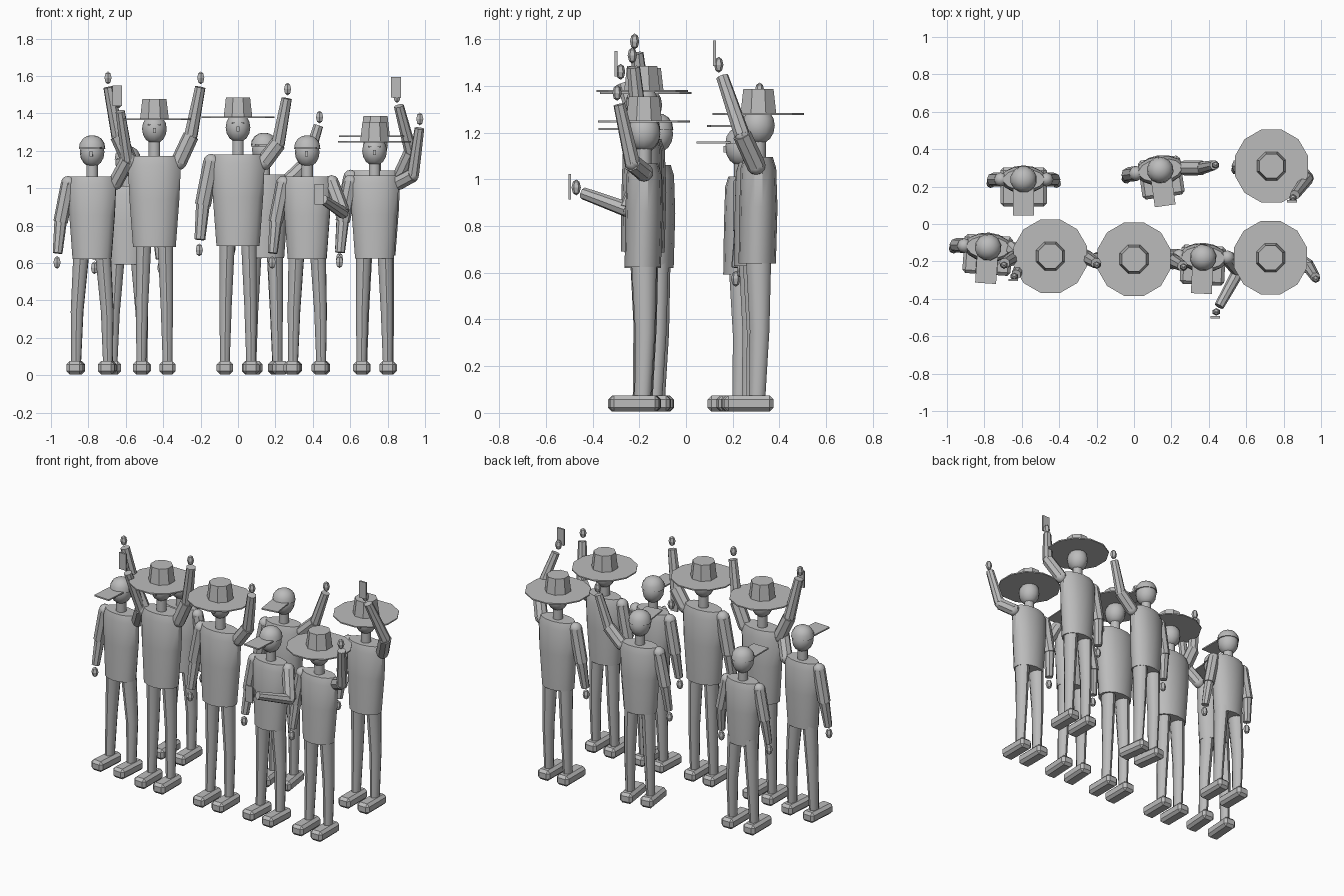
import bpy, bmesh, math
from mathutils import Vector, Matrix

if "Cube" in bpy.data.objects:
    bpy.data.objects.remove(bpy.data.objects["Cube"])

grey = bpy.data.materials.new("plain_grey")
grey.diffuse_color = (0.5, 0.5, 0.5, 1)
grey.use_nodes = True
grey.node_tree.nodes["Principled BSDF"].inputs["Base Color"].default_value = grey.diffuse_color


def finish(name, bm, smooth=False):
    bmesh.ops.recalc_face_normals(bm, faces=bm.faces)
    me = bpy.data.meshes.new(name)
    bm.to_mesh(me)
    bm.free()
    me.materials.append(grey)
    ob = bpy.data.objects.new(name, me)
    bpy.context.collection.objects.link(ob)
    if smooth:
        bpy.ops.object.select_all(action='DESELECT')
        ob.select_set(True)
        bpy.context.view_layer.objects.active = ob
        bpy.ops.object.shade_smooth_by_angle(angle=math.radians(38))
    return ob


def loft(bm, rings, n):
    """Closed skin through rings (x, y, z, rx, ry)."""
    loops = []
    for x, y, z, rx, ry in rings:
        loops.append([bm.verts.new((x + rx * math.cos(2 * math.pi * (i + .5) / n),
                                    y + ry * math.sin(2 * math.pi * (i + .5) / n), z))
                      for i in range(n)])
    for a, b in zip(loops, loops[1:]):
        for i in range(n):
            j = (i + 1) % n
            bm.faces.new((a[i], a[j], b[j], b[i]))
    bm.faces.new(loops[0][::-1])
    bm.faces.new(loops[-1])


def rod(bm, p, q, r1, r2, n=8):
    """Tapered rod between two points."""
    p, q = Vector(p), Vector(q)
    d = q - p
    m = Matrix.Translation((p + q) / 2) @ d.to_track_quat('Z', 'Y').to_matrix().to_4x4()
    bmesh.ops.create_cone(bm, cap_ends=True, segments=n, radius1=r1, radius2=r2,
                          depth=d.length, matrix=m)


def ball(bm, c, r, u=8, v=6):
    bmesh.ops.create_uvsphere(bm, u_segments=u, v_segments=v, radius=1,
                              matrix=Matrix.Translation(c) @ Matrix.Diagonal((*r, 1)))


def box(bm, c, size, bevel=0):
    vs = bmesh.ops.create_cube(bm, size=1, matrix=Matrix.Translation(c)
                               @ Matrix.Diagonal((*size, 1)))["verts"]
    if bevel:
        bmesh.ops.bevel(bm, geom=list({e for v in vs for e in v.link_edges}),
                        offset=bevel, segments=1, affect='EDGES')


def arm(name, shoulder, elbow, wrist, hand, s):
    bm = bmesh.new()
    ball(bm, shoulder, (.044 * s,) * 3)
    rod(bm, shoulder, elbow, .044 * s, .043 * s)
    rod(bm, elbow, wrist, .037 * s, .029 * s)
    ball(bm, elbow, (.036 * s,) * 3)
    finish(name, bm, True)
    bm = bmesh.new()
    ball(bm, hand, (.022, .02, .034), 6, 4)
    finish(name + "_hand", bm)


def person(n, x, y, s, turn, hat, stance, raised):
    tag = "_%d" % n
    done = []

    def add(name, bm, smooth=False):
        done.append(finish(name + tag, bm, smooth))

    # beveled shoes and tapered legs
    bm = bmesh.new()
    for k in (-1, 1):
        box(bm, (k * stance, -.04, .04), (.088, .21, .07), .017)
    add("shoes", bm)
    bm = bmesh.new()
    for k in (-1, 1):
        loft(bm, [(k * stance, -.005, .07, .027, .035),
                  (k * (stance * .95), .005, .38 * s, .035, .042),
                  (k * .057, 0, .74 * s, .044, .055)], 10)
    add("legs", bm, True)
    # torso
    bm = bmesh.new()
    loft(bm, [(0, -.005, .69 * s, .118 * s, .086 * s),
              (0, 0, .95 * s, .138 * s, .088 * s),
              (0, 0, 1.13 * s, .146 * s, .082 * s),
              (0, 0, 1.18 * s, .128 * s, .066 * s)], 14)
    add("torso", bm, True)
    # neck, head, facial plates
    bm = bmesh.new()
    rod(bm, (0, 0, 1.15 * s), (0, 0, 1.28 * s), .032, .032, 10)
    add("neck", bm, True)
    bm = bmesh.new()
    hz = 1.325 * s
    ball(bm, (0, 0, hz), (.066, .07, .08), 12, 8)
    add("head", bm, True)
    bm = bmesh.new()
    for k in (-1, 1):
        box(bm, (k * .025, -.064, hz + .022), (.016, .009, .008))
    box(bm, (0, -.071, hz - .008), (.016, .014, .028))
    add("face", bm)
    bm = bmesh.new()
    if hat:
        # wide flat brim and tapered crown
        z = 1.378 * s
        loft(bm, [(0, 0, z - .004, .203, .203), (0, 0, z + .004, .203, .203)], 12)
        loft(bm, [(0, 0, z, .083, .083), (0, 0, z + .107, .07, .07)], 8)
        add("sun_hat", bm)
    else:
        # domed cap with forward visor
        z = 1.345 * s
        loft(bm, [(0, 0, z + h, r, r) for h, r in
                  ((0, .072), (.03, .067), (.055, .05), (.068, .028), (.072, .008))], 12)
        add("cap_dome", bm, True)
        bm = bmesh.new()
        box(bm, (0, -.12, z + .004), (.112, .145, .009))
        add("cap_visor", bm)

    # turn and place the body
    place = Matrix.Translation((x, y, 0)) @ Matrix.Rotation(math.radians(turn), 4, 'Z')
    for ob in done:
        ob.data.transform(place)

    # arms: hanging by default, otherwise the given pose
    for k, side in ((-1, "right_arm"), (1, "left_arm")):
        pose = raised.get(k)
        if not pose:
            pose = [place @ Vector((k * px * s, py, pz * s)) for px, py, pz in
                    ((.142, 0, 1.14), (.188, 0, .91), (.204, -.02, .725), (.207, -.025, .67))]
        arm(side + tag, *pose, s)


def phone(n, c):
    bm = bmesh.new()
    box(bm, c, (.052, .012, .11))
    finish("phone_%d" % n, bm)


# front row
person(1, -.78, -.125, .9, -4, False, .085, {
    1: [(-.655, -.13, 1.03), (-.59, -.19, 1.15), (-.63, -.27, 1.41), (-.64, -.28, 1.46)]})
person(2, -.447, -.172, .994, 0, True, .07, {
    k: [(-.447 + k * .13, -.175, 1.14), (-.447 + k * .195, -.18, 1.28),
        (-.447 + k * .245, -.21, 1.54), (-.447 + k * .248, -.22, 1.59)] for k in (-1, 1)})
person(3, 0, -.188, 1.0, 0, True, .07, {
    1: [(.14, -.19, 1.14), (.215, -.2, 1.24), (.26, -.225, 1.48), (.265, -.23, 1.53)]})
person(4, .37, -.18, .9, -3, False, .075, {
    1: [(.5, -.18, 1.03), (.56, -.25, .87), (.455, -.44, .94), (.44, -.47, .965)]})
person(5, .73, -.18, .905, 0, True, .07, {
    1: [(.86, -.18, 1.03), (.935, -.23, 1.07), (.97, -.285, 1.32), (.972, -.295, 1.37)]})
# back row
person(6, -.59, .238, .857, 0, False, .08, {})
person(7, .14, .288, .91, 8, False, .07, {
    1: [(.27, .3, 1.04), (.365, .3, 1.13), (.43, .315, 1.335), (.436, .315, 1.38)]})
person(8, .735, .31, .928, 0, True, .07, {
    1: [(.865, .3, 1.06), (.925, .24, 1.19), (.86, .155, 1.44), (.85, .14, 1.49)]})
# held phones
phone(1, (-.645, -.3, 1.495))
phone(2, (.435, -.498, .968))
phone(3, (.845, .122, 1.54))
